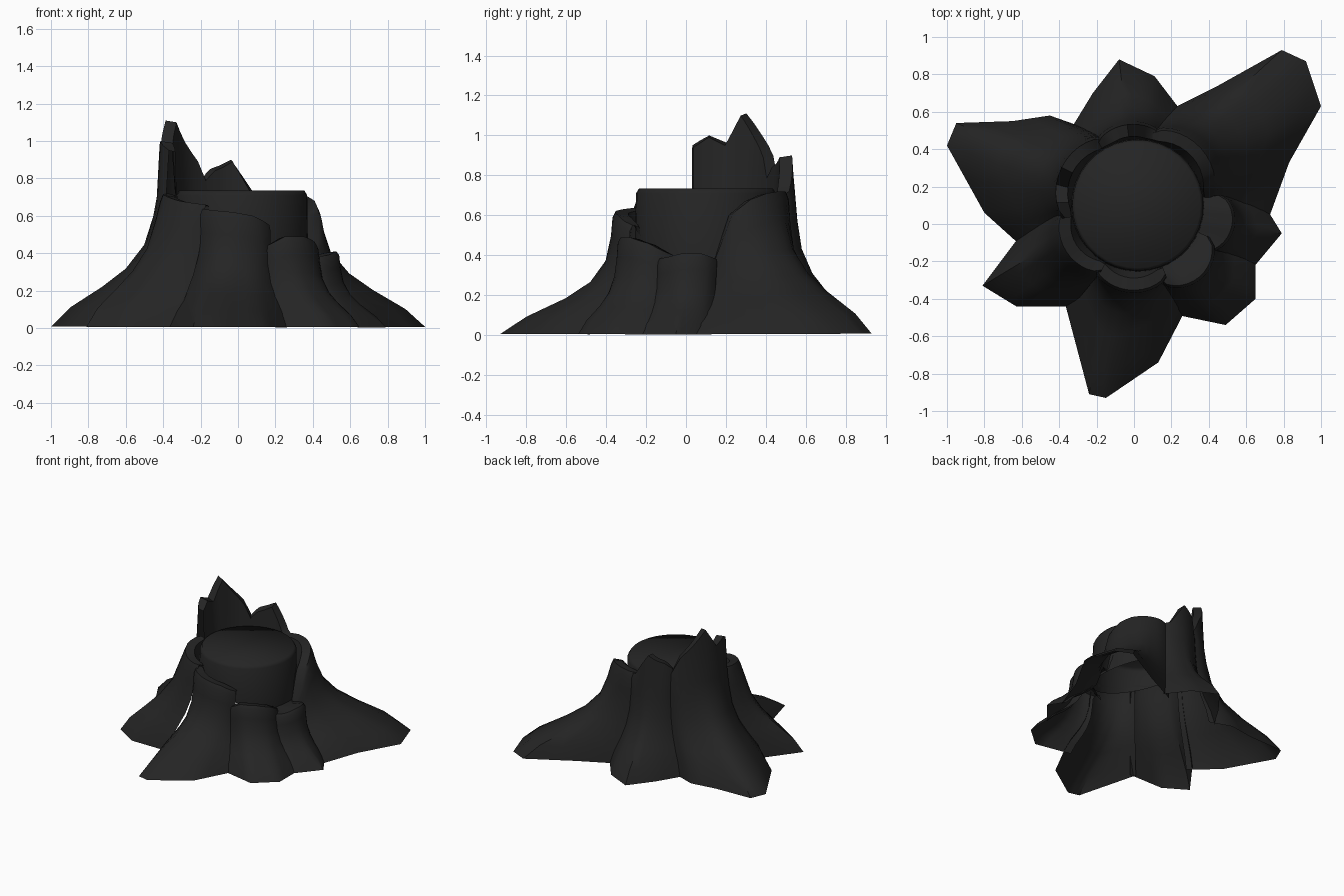
import bpy, bmesh, math
from mathutils import Vector

cube = bpy.data.objects.get("Cube")
if cube:
    bpy.data.objects.remove(cube)

# One charred bark colour
bark = bpy.data.materials.new("charred_bark")
bark.use_nodes = True
tone = (0.018, 0.018, 0.018, 1)
bark.diffuse_color = tone
shader = bark.node_tree.nodes["Principled BSDF"]
shader.inputs["Base Color"].default_value = tone
shader.inputs["Roughness"].default_value = 0.9

CENTRE = Vector((0.02, 0.1, 0))
CORE = 0.35
COLUMNS = 12
# (share of shoulder height, share of the way out to the ground outline)
FLARE = [(0.95, 0), (0.8, 0.03), (0.6, 0.1), (0.43, 0.26), (0.3, 0.48), (0.15, 0.8), (0.01, 1)]


def sample(points, t):
    """Linear reading of an evenly spaced list at t from 0 to 1."""
    s = t * (len(points) - 1)
    i = min(int(s), len(points) - 2)
    return points[i].lerp(points[i + 1], s - i)


def around(angle, radius, z):
    a = math.radians(angle)
    return CENTRE + Vector((radius * math.cos(a), radius * math.sin(a), z))


def finish(name, bm, angle):
    mesh = bpy.data.meshes.new(name)
    bmesh.ops.recalc_face_normals(bm, faces=bm.faces)
    bm.to_mesh(mesh)
    bm.free()
    obj = bpy.data.objects.new(name, mesh)
    bpy.context.collection.objects.link(obj)
    mesh.materials.append(bark)
    bpy.ops.object.select_all(action='DESELECT')
    obj.select_set(True)
    bpy.context.view_layer.objects.active = obj
    bpy.ops.object.shade_smooth_by_angle(angle=math.radians(angle))


def loft(bm, rows, closed=False):
    rows = [[bm.verts.new(p) for p in row] for row in rows]
    n = len(rows[0])
    for low, high in zip(rows, rows[1:]):
        for i in range(n if closed else n - 1):
            j = (i + 1) % n
            bm.faces.new((low[i], low[j], high[j], high[i]))
    return rows


def root(name, start, end, reach, tops, ground, shoulder=1.0, edge=0.41, lean=1.0):
    """Hollow bark strip: inner wall, broken rim, upright face, flare to the ground."""
    tops = [Vector((z, 0)) for z in tops]
    ground = [Vector((x, y, 0)) for x, y in ground]
    columns = []
    for k in range(COLUMNS + 1):
        t = k / COLUMNS
        angle = start + (end - start) * t
        radius = edge + (reach - edge) * math.sin(math.pi * t) ** 0.6
        top = sample(tops, t).x
        knee = min(top, shoulder)
        foot = sample(ground, t)
        inner = max(CORE + 0.01, radius - 0.08)
        column = [around(angle, CORE, max(0.38, min(0.58, top - 0.08))),
                  around(angle, inner, top - 0.01),
                  around(angle, radius - 0.015, top)]
        for share, out in FLARE:
            p = around(angle, radius, 0).lerp(foot, out ** lean)
            p.z = share * knee
            column.append(p)
        columns.append(column)
    bm = bmesh.new()
    loft(bm, list(zip(*columns)))
    finish(name, bm, 45)


# Trunk core with a softly bevelled cut top and a slanting open underside
bm = bmesh.new()
turn = range(0, 360, 10)
rows = [[around(a, 0.355, 0.48 - 0.12 * math.cos(math.radians(a))) for a in turn]]
rows += [[around(a, r, z) for a in turn] for z, r in [(0.71, 0.35), (0.735, 0.335)]]
rings = loft(bm, rows, True)
bm.faces.new(rings[-1])
finish("trunk_core", bm, 60)

# Roots, counter-clockwise, each tucked a little behind its neighbours
root("back_left_root", 6, 78, 0.47, [0.37, 0.61, 0.68, 0.71, 0.72, 0.72, 0.71],
     [(0.72, 0.03), (0.83, 0.33), (1, 0.63), (0.92, 0.87),
      (0.79, 0.93), (0.45, 0.74), (0.17, 0.6)], lean=0.9)
root("back_root", 73, 122, 0.45, [0.7, 0.72, 0.81, 0.9, 0.87, 0.85, 0.8],
     [(0.24, 0.62), (0.11, 0.79), (-0.08, 0.88), (-0.22, 0.7), (-0.33, 0.52)], 0.72)
root("right_root", 117, 190, 0.47, [0.72, 0.9, 1.0, 1.11, 0.96, 1.0, 0.95],
     [(-0.28, 0.52), (-0.45, 0.58), (-0.65, 0.55), (-0.95, 0.54),
      (-1, 0.42), (-0.8, 0.06), (-0.6, -0.12)], 0.74, lean=0.9)
root("front_right_root", 185, 241, 0.47, [0.72, 0.71, 0.68, 0.66],
     [(-0.6, -0.05), (-0.81, -0.33), (-0.63, -0.44), (-0.33, -0.44)], lean=0.7)
root("front_root", 236, 292, 0.47, [0.64, 0.63, 0.62, 0.6, 0.55],
     [(-0.37, -0.42), (-0.24, -0.91), (-0.15, -0.93), (0.13, -0.74), (0.27, -0.47)],
     lean=1.2)
root("front_left_root", 286, 336, 0.52, [0.43, 0.49, 0.49, 0.46, 0.4],
     [(0.2, -0.48), (0.49, -0.54), (0.65, -0.4), (0.65, -0.17)], edge=0.42)
root("left_root", 327, 367, 0.53, [0.38, 0.39, 0.41, 0.41, 0.38],
     [(0.64, -0.23), (0.79, -0.05), (0.71, 0.08)], edge=0.45)
